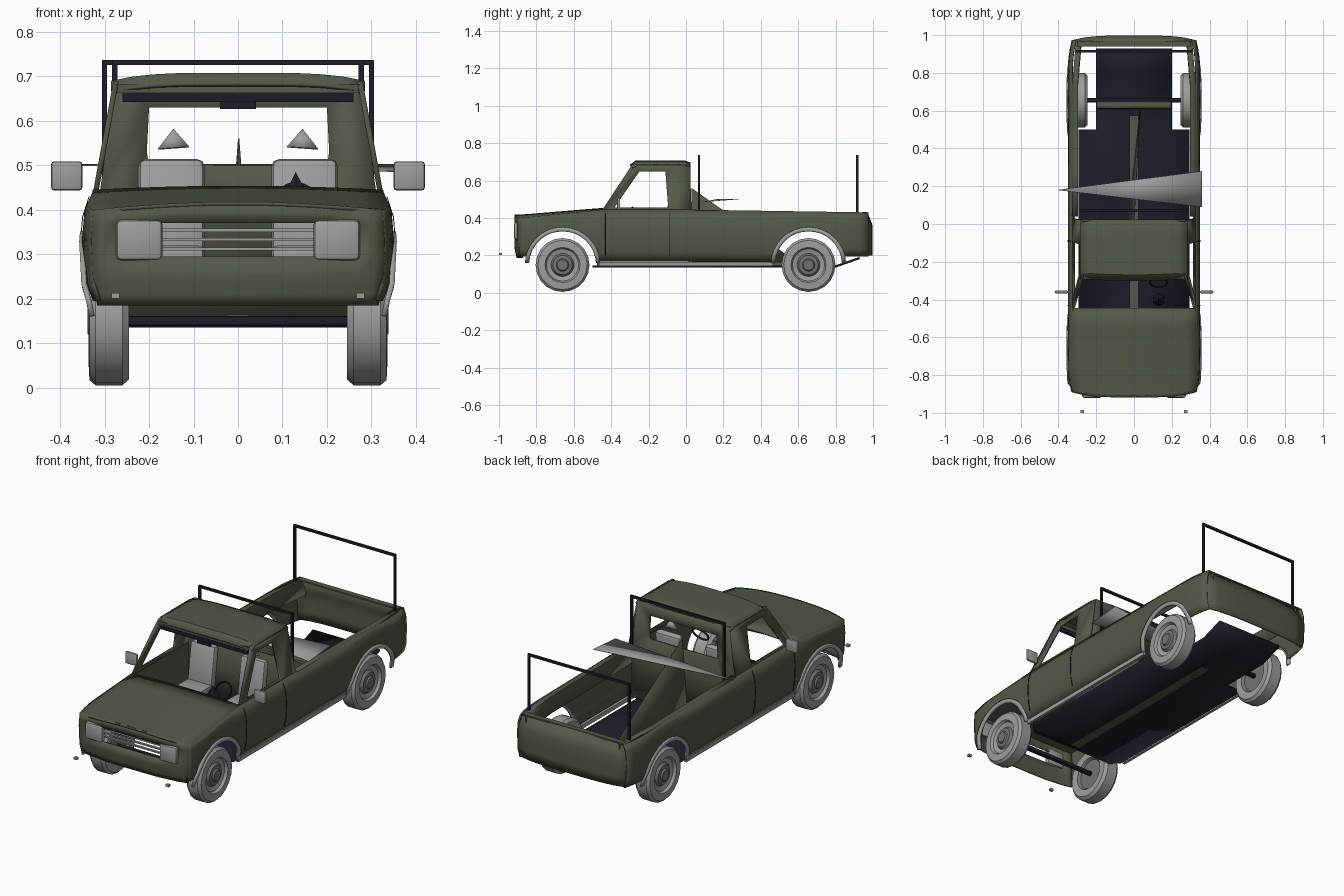
import bpy, bmesh, math
from mathutils import Vector, Matrix

if bpy.data.objects.get("Cube"):
    bpy.data.objects.remove(bpy.data.objects["Cube"])


def material(name, rgb):
    m = bpy.data.materials.new(name)
    m.use_nodes = True
    m.diffuse_color = (*rgb, 1)
    m.node_tree.nodes["Principled BSDF"].inputs["Base Color"].default_value = (*rgb, 1)
    return m


GREEN = material("olive_green", (0.085, 0.1, 0.066))
DARK = material("dark_navy", (0.012, 0.012, 0.022))
GREY = material("light_grey", (0.34, 0.34, 0.34))
HUB = material("hub_grey", (0.17, 0.17, 0.17))


def finish(name, bm, mats, thick=0, angle=35):
    bmesh.ops.recalc_face_normals(bm, faces=bm.faces)
    me = bpy.data.meshes.new(name)
    bm.to_mesh(me)
    bm.free()
    for m in mats:
        me.materials.append(m)
    me.shade_smooth()
    me.set_sharp_from_angle(angle=math.radians(angle))
    ob = bpy.data.objects.new(name, me)
    bpy.context.collection.objects.link(ob)
    if thick:
        mod = ob.modifiers.new("thickness", "SOLIDIFY")
        mod.thickness = thick
    return ob


def grid(name, us, vs, fn, mat, thick=0.008, skip=lambda u, v: False):
    """Surface through fn(u, v), leaving out cells whose centre meets skip."""
    bm = bmesh.new()
    rows = [[bm.verts.new(fn(u, v)) for u in us] for v in vs]
    for j in range(len(vs) - 1):
        for i in range(len(us) - 1):
            if not skip((us[i] + us[i + 1]) / 2, (vs[j] + vs[j + 1]) / 2):
                bm.faces.new((rows[j][i], rows[j][i + 1], rows[j + 1][i + 1], rows[j + 1][i]))
    loose = [v for v in bm.verts if not v.link_faces]
    bmesh.ops.delete(bm, geom=loose, context="VERTS")
    return finish(name, bm, [mat], thick)


def ring(name, outer, inner, fn, mat, thick=0.012):
    bm = bmesh.new()
    a, b = [[bm.verts.new(fn(*p)) for p in loop] for loop in (outer, inner)]
    for i in range(len(a)):
        k = (i + 1) % len(a)
        bm.faces.new((a[i], a[k], b[k], b[i]))
    return finish(name, bm, [mat], thick)


def box(name, centre, size, mat, bevel=0, tilt=0):
    bm = bmesh.new()
    m = Matrix.Translation(centre) @ Matrix.Rotation(tilt, 4, "X") @ Matrix.Diagonal((*size, 1))
    bmesh.ops.create_cube(bm, size=1, matrix=m)
    if bevel:
        bmesh.ops.bevel(bm, geom=bm.edges[:], offset=bevel, segments=2, affect="EDGES", profile=0.5)
    return finish(name, bm, [mat])


def sheet(name, points, mat, thick=0.003):
    bm = bmesh.new()
    bm.faces.new([bm.verts.new(p) for p in points])
    return finish(name, bm, [mat], thick)


def span(a, b, n):
    return [a + (b - a) * i / n for i in range(n + 1)]


def interp(table, t):
    for (a, p), (b, q) in zip(table, table[1:]):
        if t <= b:
            return p + (q - p) * max(0, (t - a) / (b - a))
    return table[-1][1]


# Body shape rules
AXLES = (-0.66, 0.655)
ARCH = 0.187


def width(y, z):
    w = interp([(0.17, 0.328), (0.23, 0.346), (0.33, 0.351), (0.40, 0.345), (0.445, 0.325)], z)
    return w - 0.025 * max(0, (abs(y - 0.04) - 0.78) / 0.17) ** 2


def top(y):
    return interp([(-0.89, 0.40), (-0.45, 0.445), (0.0, 0.445), (0.98, 0.43)], y)


def bottom(y):
    z = 0.195 if abs(y) > 0.83 else 0.168
    for c in AXLES:
        if abs(y - c) < ARCH:
            z = max(z, 0.15 + math.sqrt(ARCH ** 2 - (y - c) ** 2))
    return z


def cab_x(z):
    return 0.325 - 0.045 * (z - 0.445) / 0.245


side_ys = [-0.89, -0.87]
for c in AXLES:
    side_ys += [c - ARCH * math.cos(math.pi * i / 16) for i in range(17)]
side_ys = sorted(side_ys + span(-0.45, 0.45, 8) + [0.88, 0.93, 0.975])

for s, label in ((1, "left"), (-1, "right")):
    # Lower body side with wheel openings
    def side(y, t):
        z = bottom(y) + (top(y) - bottom(y)) * t
        return (s * width(y, z), y, z)
    grid(label + "_body_side", side_ys, span(0, 1, 6), side, GREEN)

    # Bed rim and its folded inner edge
    grid(label + "_bed_rim", span(0.04, 0.97, 4), [0, 1, 2],
         lambda y, v: (s * (width(y, 0.44) - (0, 0.03, 0.032)[v]), y, top(y) - (0, 0, 0.09)[v]), GREEN, 0.005)

    # Cab side frame around the door window
    ring(label + "_cab_frame", [(-0.45, 0.44), (-0.285, 0.69), (0.02, 0.69), (0.03, 0.44)],
         [(-0.385, 0.455), (-0.25, 0.65), (-0.11, 0.65), (-0.095, 0.455)],
         lambda y, z: (s * cab_x(z), y, z), GREEN)

    # Door seams
    for y in (-0.09, -0.43):
        grid(label + "_door_seam", [y - 0.002, y + 0.002], span(0.2, 0.43, 5),
             lambda q, z: (s * (width(q, z) + 0.004), q, z), DARK, 0.002)

    # Sill strip
    box(label + "_sill", (s * 0.32, 0, 0.155), (0.015, 0.93, 0.022), GREY)

    for c, end in zip(AXLES, ("front", "rear")):
        # Wheel arch lip
        grid(f"{label}_{end}_arch_lip", span(0.05, math.pi - 0.05, 16), [ARCH - 0.008, ARCH + 0.014],
             lambda a, r: (s * (width(c, 0.15 + r * math.sin(a)) + 0.006),
                           c + r * math.cos(a), 0.15 + r * math.sin(a)), GREY, 0.012)

        # Wheel turned from a radius and offset profile
        profile = [(0.001, 0.262), (0.08, 0.262), (0.09, 0.248), (0.13, 0.245), (0.144, 0.26),
                   (0.144, 0.32), (0.132, 0.334), (0.094, 0.336), (0.086, 0.322), (0.062, 0.315),
                   (0.052, 0.328), (0.034, 0.33), (0.028, 0.338), (0.001, 0.338)]
        bm = bmesh.new()
        verts = [bm.verts.new((s * x, c, 0.149 + r)) for r, x in profile]
        edges = [bm.edges.new(pair) for pair in zip(verts, verts[1:])]
        bmesh.ops.spin(bm, geom=verts + edges, cent=(0, c, 0.149), axis=(1, 0, 0),
                       angle=math.tau, steps=20, use_merge=True)
        for f in bm.faces:
            p = f.calc_center_median()
            r = math.hypot(p.y - c, p.z - 0.149)
            f.material_index = 1 if r < 0.058 or (r < 0.085 and abs(p.x) < 0.28) else 0
        finish(f"{label}_{end}_wheel", bm, [GREY, HUB])

    # Mirror, headlight, front marker
    box(label + "_mirror", (s * 0.385, -0.36, 0.476), (0.07, 0.016, 0.066), GREY, 0.007)
    box(label + "_headlight", (s * 0.222, -0.905, 0.332), (0.105, 0.03, 0.092), GREY, 0.012)
    box(label + "_front_marker", (s * 0.275, -0.992, 0.207), (0.018, 0.016, 0.012), GREY)

    # Seat
    box(label + "_seat_cushion", (s * 0.15, -0.19, 0.29), (0.15, 0.17, 0.06), GREY, 0.015)
    box(label + "_seat_back", (s * 0.15, -0.085, 0.4), (0.15, 0.045, 0.23), GREY, 0.018, -0.15)
    sheet(label + "_headrest", [(s * 0.18, -0.07, 0.535), (s * 0.11, -0.07, 0.54), (s * 0.145, -0.065, 0.58)], GREY, 0.02)


# Bonnet and nose share one curved front edge
def nose(u, z):
    return -0.918 + 0.028 * u ** 4 + 0.6 * max(0, 0.25 - z) ** 1.4


def bonnet(u, v):
    y = nose(u, 0.4) * (1 - v) - 0.445 * v
    z = top(y)
    return (u * width(y, z), y, z + 0.018 * (1 - u * u) * (1 - 0.5 * v))


grid("bonnet", span(-1, 1, 12), [0, 0.04, 0.2, 0.4, 0.6, 0.8, 1], bonnet, GREEN)


def front(u, z):
    if z > 0.405:
        return bonnet(u, 0)
    return (u * width(nose(u, z), z), nose(u, z), z)


grid("front_panel", [-1, -0.93, -0.84, -0.5, -0.25, 0, 0.25, 0.5, 0.84, 0.93, 1],
     [0.185, 0.21, 0.25, 0.295, 0.37, 0.41], front, GREEN,
     skip=lambda u, z: abs(u) < 0.84 and 0.3 < z < 0.37)
for i in range(3):
    box("grille_slat", (0, -0.89, 0.312 + 0.021 * i), (0.35, 0.012, 0.007), GREY)


# Tailgate
def tail(u, z):
    y = 0.998 - 0.025 * u ** 4 - 0.4 * max(0, z - 0.36)
    return (u * width(0.975, z), y, z)


grid("tailgate", span(-1, 1, 10), [0.2, 0.25, 0.3, 0.36, 0.43], tail, GREEN)
box("tailgate_rim", (0, 0.955, 0.428), (0.6, 0.03, 0.008), GREEN)


# Roof with rolled edges, front header and dark visor
def roof(u, v):
    edge = max(0, (abs(v - 0.5) - 0.4) / 0.1)
    z = 0.69 + 0.018 * (1 - u ** 4) - 0.012 * edge - (0.012 if v < 0.05 else 0)
    return (u * 0.285, -0.29 + 0.315 * v - 0.012 * (1 - u * u) * (1 - v), z)


grid("roof", span(-1, 1, 12), [0, 0.1, 0.3, 0.5, 0.7, 0.9, 1], roof, GREEN)
box("front_header", (0, -0.283, 0.672), (0.55, 0.014, 0.02), GREEN)
box("sun_visor", (0, -0.285, 0.653), (0.52, 0.012, 0.022), DARK)
box("rear_view_mirror", (0, -0.29, 0.636), (0.08, 0.01, 0.018), DARK)

# Cab back wall with window
ring("cab_back_wall", [(-0.31, 0.16), (-0.31, 0.445), (-0.275, 0.69), (0.275, 0.69), (0.31, 0.445), (0.31, 0.16)],
     [(-0.2, 0.5), (-0.205, 0.53), (-0.2, 0.63), (0.2, 0.63), (0.205, 0.53), (0.2, 0.5)],
     lambda x, z: (x, 0.025, z), GREEN)

# Floor, narrowed between the rear wheels and raised at the tail
half = [(-0.5, 0.25), (-0.46, 0.295), (0.5, 0.295), (0.501, 0.2), (0.8, 0.2), (0.93, 0.2)]
grid("floor", [-1, 0, 1], [p[0] for p in half],
     lambda u, y: (u * interp(half, y), y, 0.135 + max(0, y - 0.8) * 0.35), DARK, 0.012)
box("floor_tunnel", (0, 0.05, 0.15), (0.05, 1.05, 0.03), GREEN)
box("rear_axle", (0, 0.63, 0.165), (0.4, 0.04, 0.035), GREEN, 0.01)
for c in AXLES:
    box("axle_shaft", (0, c, 0.15), (0.53, 0.022, 0.022), DARK, 0.006)

# Loose panels lying in the bed
sheet("bed_brace", [(0, 0.03, 0.56), (0.03, 0.6, 0.16), (-0.03, 0.03, 0.16)], GREEN)
sheet("loose_board", [(-0.41, 0.18, 0.5), (0.36, 0.28, 0.5), (0.36, 0.09, 0.485)], GREY)

# Steering wheel and column
bpy.ops.mesh.primitive_cone_add(vertices=6, radius1=0.035, depth=0.06, location=(0.13, -0.4, 0.455))
bpy.context.object.name = "instrument_hood"
bpy.context.object.data.materials.append(DARK)
bpy.ops.mesh.primitive_torus_add(major_radius=0.045, minor_radius=0.005, major_segments=16, minor_segments=6,
                                 location=(0.13, -0.31, 0.42), rotation=(1.0, 0, 0))
bpy.context.object.name = "steering_wheel"
bpy.context.object.data.materials.append(DARK)

# Load hoops
for label, y, x in (("front", 0.07, 0.277), ("rear", 0.915, 0.3)):
    box(label + "_hoop_bar", (0, y, 0.731), (2 * x + 0.012, 0.012, 0.012), DARK)
    for s in (1, -1):
        box(label + "_hoop_post", (s * x, y, 0.58), (0.012, 0.012, 0.3), DARK)
